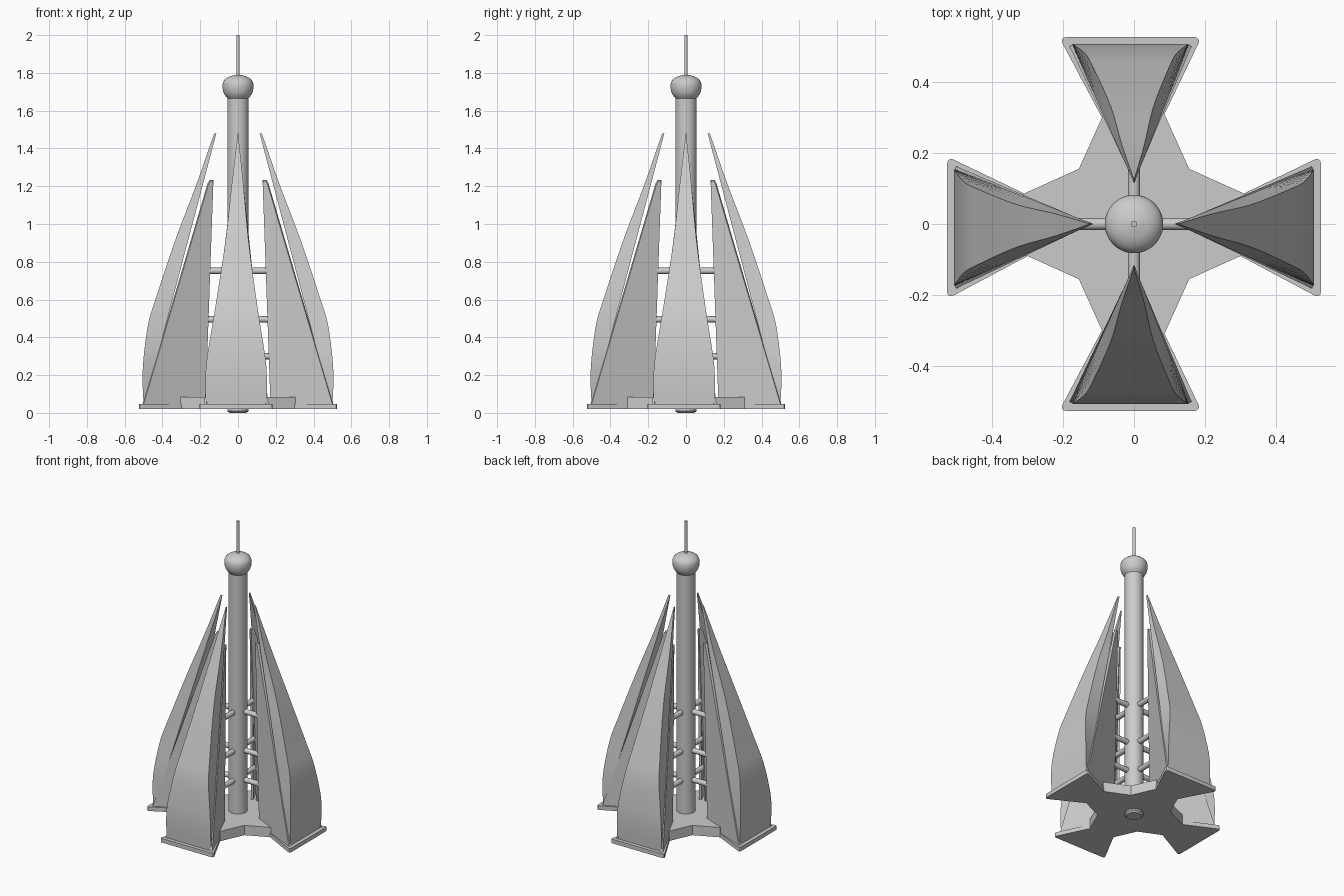
import bpy, bmesh, math
from mathutils import Matrix, Vector

cube = bpy.data.objects.get("Cube")
if cube:
    bpy.data.objects.remove(cube, do_unlink=True)

grey = bpy.data.materials.new("light_grey")
grey.use_nodes = True
grey.diffuse_color = (0.6, 0.6, 0.6, 1)
grey.node_tree.nodes["Principled BSDF"].inputs["Base Color"].default_value = (0.6, 0.6, 0.6, 1)


def finish(name, bm, matrix=Matrix()):
    bmesh.ops.remove_doubles(bm, verts=bm.verts, dist=1e-5)
    bmesh.ops.recalc_face_normals(bm, faces=bm.faces)
    bm.transform(matrix)
    me = bpy.data.meshes.new(name)
    bm.to_mesh(me)
    bm.free()
    me.materials.append(grey)
    me.shade_smooth()
    me.set_sharp_from_angle(angle=math.radians(32))
    ob = bpy.data.objects.new(name, me)
    bpy.context.collection.objects.link(ob)
    return ob


def prism(points, offset):
    """Extrude a flat 3D outline along a vector."""
    bm = bmesh.new()
    face = bm.faces.new([bm.verts.new(p) for p in points])
    ret = bmesh.ops.extrude_face_region(bm, geom=[face], use_keep_orig=True)
    moved = [v for v in ret["geom"] if isinstance(v, bmesh.types.BMVert)]
    bmesh.ops.translate(bm, verts=moved, vec=offset)
    return bm


def lathe(name, profile, steps=48):
    bm = bmesh.new()
    verts = [bm.verts.new((r, 0, z)) for r, z in profile]
    edges = [bm.edges.new(pair) for pair in zip(verts, verts[1:])]
    bmesh.ops.spin(bm, geom=verts + edges, cent=(0, 0, 0), axis=(0, 0, 1),
                   angle=math.tau, steps=steps)
    return finish(name, bm)


def smooth_rows(pts, n=4):
    """Catmull-Rom curve through the points."""
    p = [Vector(q) for q in pts]
    p = [2 * p[0] - p[1]] + p + [2 * p[-1] - p[-2]]
    rows = []
    for a, b, c, d in zip(p, p[1:], p[2:], p[3:]):
        for i in range(n):
            t = i / n
            rows.append(0.5 * (2 * b + (c - a) * t + (2 * a - 5 * b + 4 * c - d) * t * t
                               + (3 * b - a - 3 * c + d) * t ** 3))
    return rows + [p[-2]]


# Centre column, ball and antenna
lathe("column", [(0, 0), (0.045, 0), (0.056, 0.01), (0.056, 1.69), (0, 1.69)])
ball = smooth_rows([(0.056, 1.665), (0.074, 1.69), (0.082, 1.725),
                    (0.076, 1.757), (0.05, 1.779), (0.012, 1.79)])
lathe("ball", [(0, 1.665)] + [tuple(p) for p in ball] + [(0, 1.79)])
lathe("antenna", [(0, 1.78), (0.009, 1.78), (0.009, 2.0), (0, 2.0)], 16)

# Star shaped base
star = []
for k in range(4):
    turn = Matrix.Rotation(k * math.pi / 2, 3, 'Z')
    star += [turn @ Vector(p) for p in
             [(0.31, -0.085, 0.02), (0.31, 0.085, 0.02), (0.155, 0.155, 0.02)]]
finish("star_base", prism(star, (0, 0, 0.065)))

# Fin outline: radius, height, half width
FOOT, TIP = 0.505, 0.127
LOW, HIGH = 0.045, 1.478
fin_rows = smooth_rows([(0.5, LOW, 0.162), (0.505, 0.16, 0.163), (0.501, 0.28, 0.156),
                        (0.476, 0.47, 0.126), (0.434, 0.61, 0.104), (0.33, 0.92, 0.06),
                        (0.22, 1.21, 0.031), (TIP, HIGH, 0.001)])


def build_fin(name, matrix):
    bm = bmesh.new()
    rings = []
    for r, z, w in fin_rows:
        t = (z - LOW) / (HIGH - LOW)
        back_r = min(r - 0.002, FOOT - 0.012 + (TIP - FOOT) * t)
        back_w = max(0.16 * (1 - t), 0.001)
        rings.append([bm.verts.new(p) for p in
                      [(r, w, z), (r, -w, z), (back_r, -back_w, z), (back_r, back_w, z)]])
    for a, b in zip(rings, rings[1:]):
        for i in range(4):
            j = (i + 1) % 4
            bm.faces.new((a[i], a[j], b[j], b[i]))
    bm.faces.new(rings[0])
    bm.faces.new(rings[-1])
    finish(name, bm, matrix)


def side_half(r):
    return 0.17 * (r - TIP) / (FOOT - TIP) + 0.004


# Four arms: foot plate, curved fin, two side panels and three struts
for k, arm in enumerate(("left", "back", "right", "front")):
    shear = Matrix()
    lean = (-1 if k in (0, 3) else 1) * 0.026
    shear[1][0], shear[1][3] = lean, -lean * TIP
    place = Matrix.Rotation(k * math.pi / 2, 4, 'Z') @ shear

    plate = prism([(0.13, 0, 0.02), (0.525, -0.2, 0.02), (0.525, 0.2, 0.02)], (0, 0, 0.027))
    corners = [e for e in plate.edges
               if all(v.co.x > 0.5 for v in e.verts) and abs(e.verts[0].co.y - e.verts[1].co.y) < 0.01]
    bmesh.ops.bevel(plate, geom=corners, offset=0.02, segments=4, profile=0.5, affect='EDGES')
    finish(arm + "_foot_plate", plate, place)

    build_fin(arm + "_fin", place)

    for side, label in ((1, "a"), (-1, "b")):
        outline = [(r, side * side_half(r), z) for r, z in
                   [(0.5, 0.045), (0.155, 1.215), (0.145, 1.232), (0.13, 1.232), (0.172, 0.045)]]
        finish(f"{arm}_side_panel_{label}", prism(outline, (0.006, -side * 0.014, 0)), place)

    for z in (0.3, 0.495, 0.752):
        bm = bmesh.new()
        bmesh.ops.create_cone(bm, cap_ends=True, segments=16, radius1=0.017,
                              radius2=0.017, depth=0.15)
        lay = Matrix.Translation((0.105, 0, z)) @ Matrix.Rotation(math.pi / 2, 4, 'Y')
        finish(arm + "_strut", bm, Matrix.Rotation(k * math.pi / 2, 4, 'Z') @ lay)
